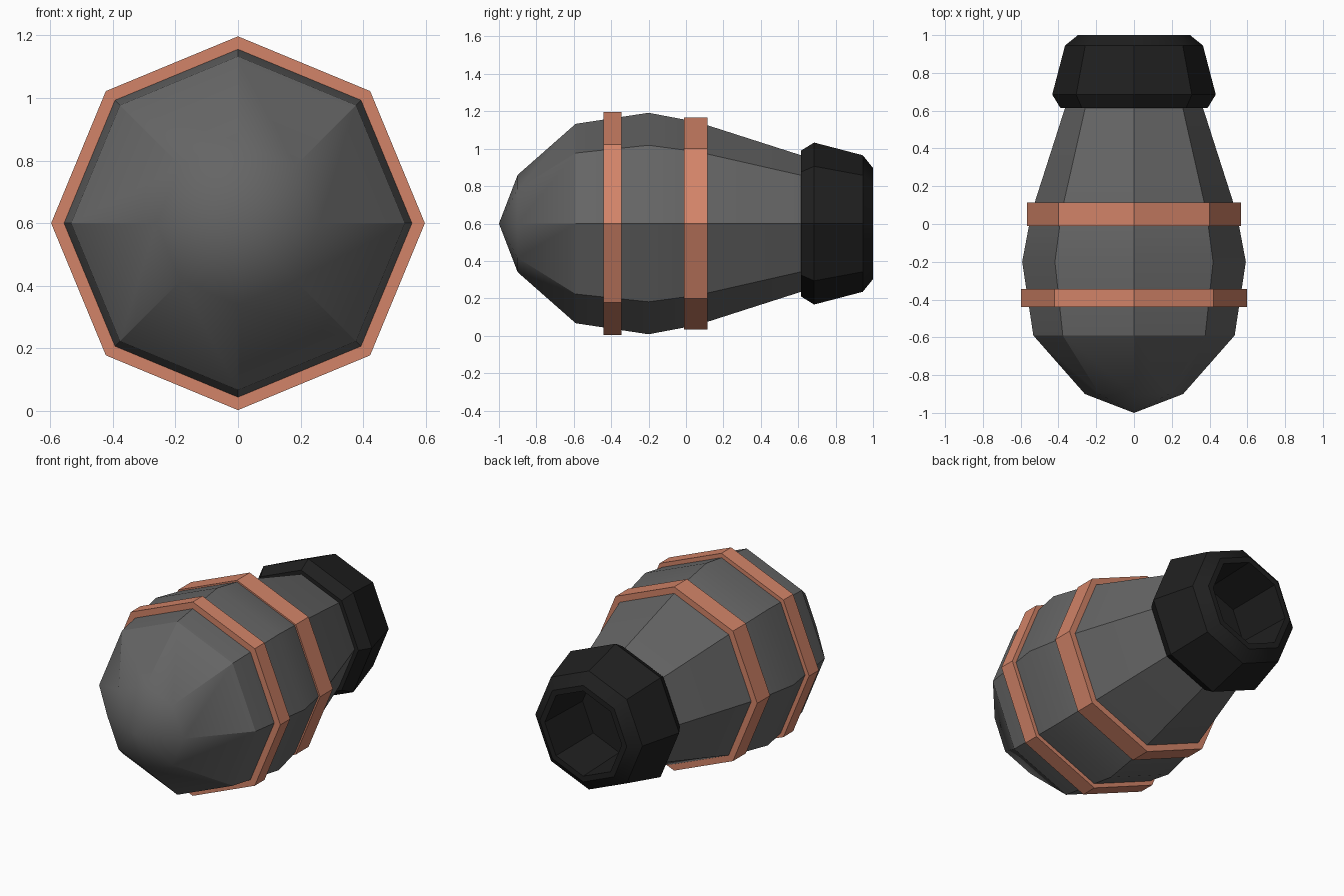
import bpy, bmesh, math

if "Cube" in bpy.data.objects:
    bpy.data.objects.remove(bpy.data.objects["Cube"])

AXIS_Z = 0.6
SIDES = 8


def material(name, rgb):
    m = bpy.data.materials.new(name)
    m.diffuse_color = (*rgb, 1)
    m.use_nodes = True
    m.node_tree.nodes["Principled BSDF"].inputs["Base Color"].default_value = m.diffuse_color
    return m


grey = material("dark grey", (0.13, 0.13, 0.13))
black = material("black", (0.014, 0.014, 0.014))
copper = material("copper", (0.65, 0.23, 0.14))


def lathe(name, profile, mat, closed=False):
    """Eight-sided turning of (y, radius) points around the y axis."""
    bm = bmesh.new()
    rings = []
    for y, r in profile:
        n = SIDES if r > 0 else 1
        rings.append([bm.verts.new((r * math.cos(2 * math.pi * i / SIDES), y,
                                    AXIS_Z + r * math.sin(2 * math.pi * i / SIDES)))
                      for i in range(n)])
    pairs = list(zip(rings, rings[1:]))
    if closed:
        pairs.append((rings[-1], rings[0]))
    for a, b in pairs:
        for i in range(SIDES):
            j = (i + 1) % SIDES
            if len(a) == 1:
                bm.faces.new((a[0], b[i], b[j]))
            elif len(b) == 1:
                bm.faces.new((a[i], b[0], a[j]))
            else:
                bm.faces.new((a[i], b[i], b[j], a[j]))
    bmesh.ops.recalc_face_normals(bm, faces=bm.faces)
    mesh = bpy.data.meshes.new(name)
    bm.to_mesh(mesh)
    bm.free()
    mesh.materials.append(mat)
    ob = bpy.data.objects.new(name, mesh)
    bpy.context.collection.objects.link(ob)
    bpy.ops.object.select_all(action='DESELECT')
    ob.select_set(True)
    bpy.context.view_layer.objects.active = ob
    bpy.ops.object.shade_smooth_by_angle(angle=math.radians(30))
    return ob


# Bulging barrel with a pointed rear
lathe("barrel", [(-1, 0), (-0.9, 0.26), (-0.59, 0.533), (-0.2, 0.592),
                 (0.06, 0.543), (0.64, 0.357), (0.64, 0)], grey)

# Copper hoops
for name, y0, y1, r in (("rear_hoop", -0.44, -0.345, 0.597),
                        ("middle_hoop", -0.01, 0.115, 0.566)):
    lathe(name, [(y0, r), (y1, r), (y1, r - 0.07), (y0, r - 0.07)], copper, True)

# Flared muzzle with a hollow bore
lathe("muzzle", [(0.615, 0), (0.615, 0.39), (0.685, 0.433), (0.945, 0.365),
                 (1.0, 0.297), (1.0, 0.262), (0.65, 0.25), (0.65, 0)], black)
